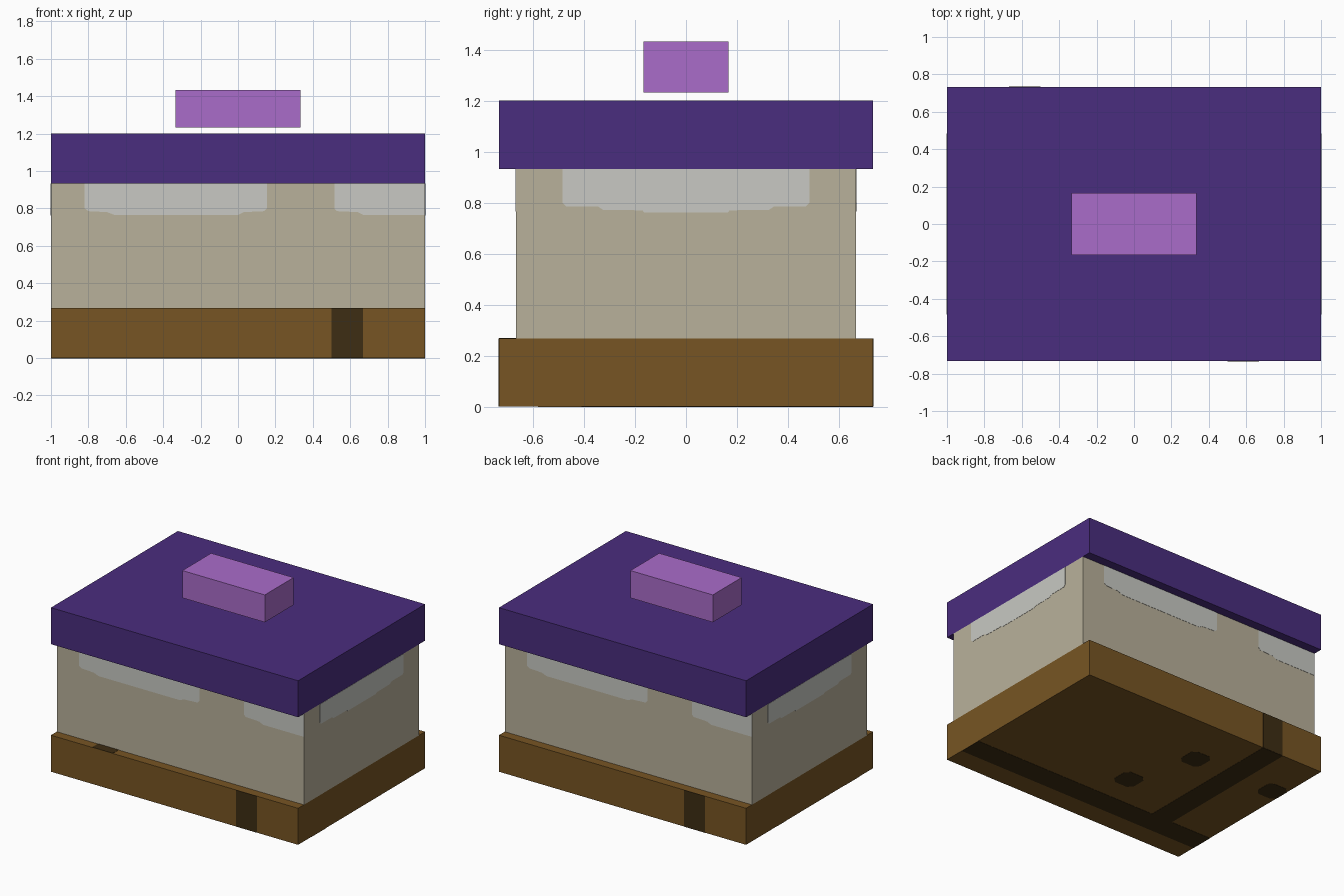
import bpy
import bmesh
from math import radians
from mathutils import Matrix, Vector

cube = bpy.data.objects.get("Cube")
if cube:
    bpy.data.objects.remove(cube, do_unlink=True)


def material(name, rgb):
    linear = [((c / 255 + 0.055) / 1.055) ** 2.4 for c in rgb] + [1]
    mat = bpy.data.materials.new(name)
    mat.use_nodes = True
    mat.diffuse_color = linear
    mat.node_tree.nodes["Principled BSDF"].inputs["Base Color"].default_value = linear
    return mat


PURPLE = material("deep purple", (74, 45, 126))
LILAC = material("lilac", (170, 108, 202))
STONE = material("beige stone", (185, 177, 155))
PALE = material("pale grey", (200, 201, 195))
WOOD = material("brown wood", (119, 85, 35))
DARK = material("dark wood", (61, 45, 19))


def add_object(name, bm, mat):
    bmesh.ops.recalc_face_normals(bm, faces=bm.faces)
    mesh = bpy.data.meshes.new(name)
    bm.to_mesh(mesh)
    bm.free()
    mesh.materials.append(mat)
    bpy.context.collection.objects.link(bpy.data.objects.new(name, mesh))


def box(name, size, bottom, mat):
    bm = bmesh.new()
    bmesh.ops.create_cube(bm, size=1)
    bmesh.ops.scale(bm, vec=size, verts=bm.verts)
    bmesh.ops.translate(bm, vec=(0, 0, bottom + size[2] / 2), verts=bm.verts)
    add_object(name, bm, mat)


def plate(name, outline, frame, mat, half=0.0015):
    """Thin prism straddling a surface; frame maps its plane into place."""
    bm = bmesh.new()
    face = bm.faces.new([bm.verts.new((u, v, -half)) for u, v in outline])
    top = bmesh.ops.extrude_face_region(bm, geom=[face])["geom"]
    verts = [g for g in top if isinstance(g, bmesh.types.BMVert)]
    bmesh.ops.translate(bm, vec=(0, 0, 2 * half), verts=verts)
    bmesh.ops.transform(bm, matrix=frame, verts=bm.verts)
    add_object(name, bm, mat)


def wall(turn, distance):
    """Plane of an upright side: 0 front, 90 +x side, 180 back, 270 -x side."""
    return (Matrix.Rotation(radians(turn), 4, "Z")
            @ Matrix.Translation((0, -distance, 0))
            @ Matrix.Rotation(radians(90), 4, "X"))


def rect(u0, u1, v0, v1):
    return [(u0, v0), (u1, v0), (u1, v1), (u0, v1)]


# Main blocks
BASE_TOP, BODY_TOP = 0.267, 0.933
box("base", (2, 1.467, BASE_TOP), 0, WOOD)
box("body", (2, 1.333, BODY_TOP - BASE_TOP), BASE_TOP, STONE)
box("lid", (2, 1.467, 0.267), BODY_TOP, PURPLE)
box("floating_block", (0.667, 0.333, 0.2), 1.233, LILAC)

# Stepped pale drips below the lid on the long sides
long_drip = [(-0.82, BODY_TOP), (-0.82, 0.8), (-0.8, 0.785), (-0.7, 0.78), (-0.66, 0.765),
             (0, 0.765), (0.03, 0.78), (0.14, 0.785), (0.155, 0.8), (0.155, BODY_TOP)]
corner_drip = [(0.515, BODY_TOP), (0.515, 0.8), (0.53, 0.785), (0.64, 0.78), (0.67, 0.765),
               (1, 0.765), (1, BODY_TOP)]
for side, turn in (("front", 0), ("back", 180)):
    plate(side + "_long_drip", long_drip, wall(turn, 0.6667), PALE)
    plate(side + "_corner_drip", corner_drip, wall(turn, 0.6667), PALE)
    plate(side + "_base_strip", rect(0.5, 0.667, 0, BASE_TOP), wall(turn, 0.7333), DARK)

# Mirrored drip on the short sides
half_drip = [(0.165, 0.762), (0.17, 0.77), (0.325, 0.772), (0.345, 0.785), (0.47, 0.785),
             (0.485, 0.8), (0.485, BODY_TOP)]
end_drip = half_drip + [(-u, v) for u, v in reversed(half_drip)]
for side, turn in (("left", 90), ("right", 270)):
    plate(side + "_drip", end_drip, wall(turn, 1), PALE)

# Dark seams and knots on the underside, and the seam on the front ledge
floor = Matrix.Identity(4)
plate("underside_long_seam", rect(-1, 1, -0.58, -0.41), floor, DARK)
plate("underside_cross_seam", rect(-0.67, -0.5, -0.41, 0.733), floor, DARK)
plate("ledge_seam", rect(-0.667, -0.5, -0.733, -0.66), Matrix.Translation((0, 0, BASE_TOP)), DARK)

R, C = 0.083, 0.05
knot = [(-R, -C), (-C, -R), (C, -R), (R, -C), (R, C), (C, R), (-C, R), (-R, C)]
for i, (x, y) in enumerate([(-0.09, -0.16), (-0.255, 0.33), (-0.917, 0.33)]):
    plate(f"knot_{i + 1}", knot, Matrix.Translation(Vector((x, y, 0))), DARK)
